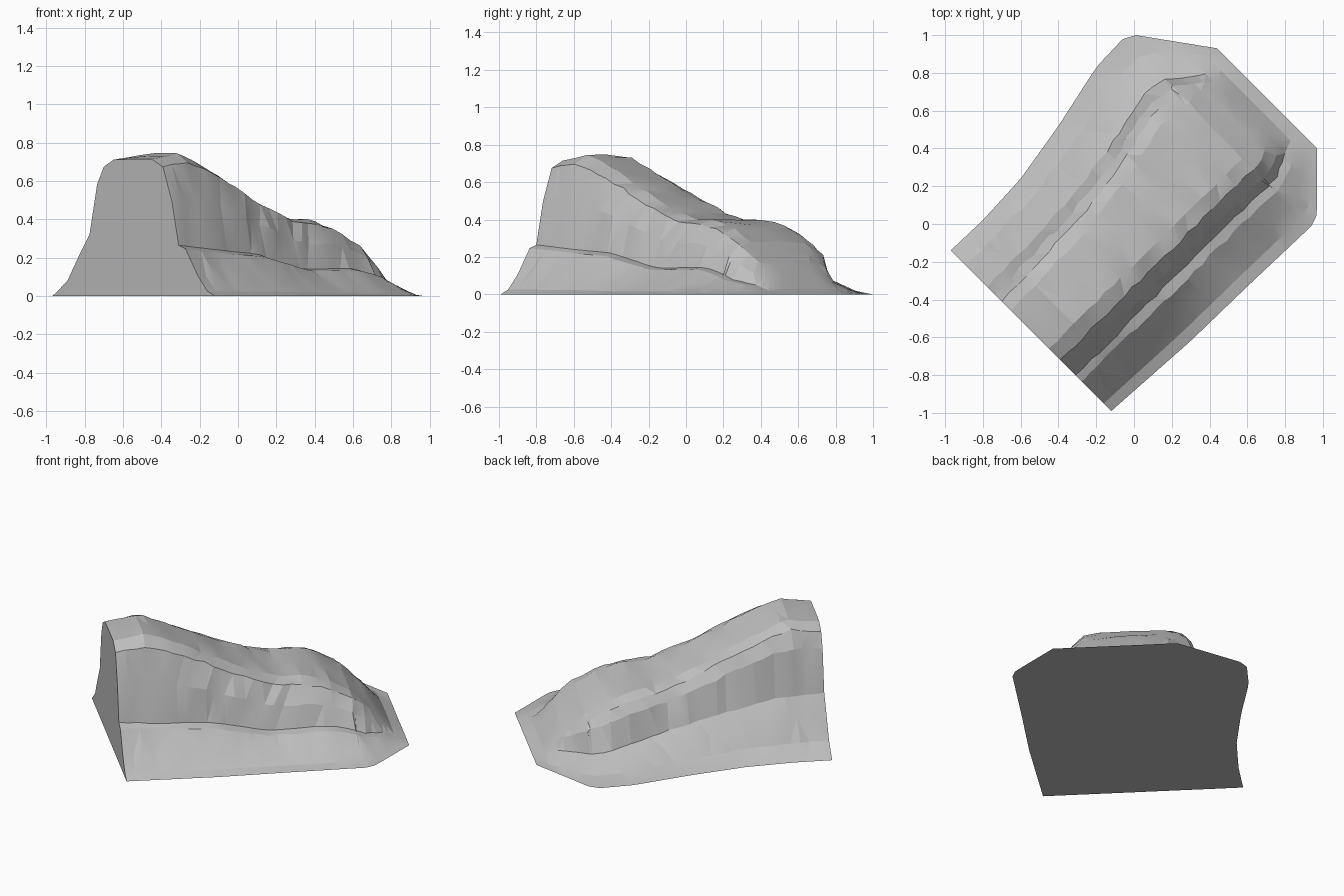
import bpy, bmesh, math, random

if "Cube" in bpy.data.objects:
    bpy.data.objects.remove(bpy.data.objects["Cube"])

random.seed(4)
R2 = math.sqrt(2)

# Guide lines along the ridge: (distance along, value)
LEFT_EDGE = [(-.785, -.587), (-.55, -.58), (-.255, -.594), (.085, -.65), (.445, -.728),
             (.65, -.735), (.714, -.70), (.969, -.346)]
RIGHT_EDGE = [(-.785, .615), (-.226, .65), (.19, .658), (.658, .672), (.72, .65), (.969, .403)]
LEFT_FOOT = [(-.785, -.311), (-.2, -.33), (.2, -.38), (.5, -.45), (.65, -.43), (.82, -.30), (.969, -.22)]
LEFT_FOOT_Z = [(-.785, .32), (-.5, .31), (-.2, .25), (.1, .19), (.4, .13), (.6, .09), (.83, .06),
               (.9, .02), (.969, 0)]
RIGHT_FOOT = [(-.785, .347), (.2, .354), (.714, .36), (.834, .297), (.969, .25)]
RIGHT_FOOT_Z = [(-.785, .265), (-.495, .24), (-.21, .22), (0, .17), (.14, .14), (.495, .145),
                (.636, .11), (.71, .08), (.83, .05), (.9, .02), (.969, 0)]
TOP_Z = [(-.785, .715), (-.6, .745), (-.52, .72), (-.27, .61), (-.13, .54), (0, .48), (.2, .405),
         (.37, .395), (.5, .36), (.65, .28), (.79, .16), (.86, .08), (.9, .03), (.969, 0)]


def at(line, u):
    for (a, p), (b, q) in zip(line, line[1:]):
        if u <= b + 1e-6:
            return p + (q - p) * (u - a) / (b - a)
    return line[-1][1]


def mix(a, b, t):
    return a + (b - a) * t


def section(u):
    """Cross-section from left edge to right edge as (across, height)."""
    le, re = at(LEFT_EDGE, u), at(RIGHT_EDGE, u)
    lf, lz = at(LEFT_FOOT, u), at(LEFT_FOOT_Z, u)
    rf, rz = at(RIGHT_FOOT, u), at(RIGHT_FOOT_Z, u)
    top = max(at(TOP_Z, u), lz, rz)
    lt, rt = lf + .177, rf - .2
    # lower left slope
    pts = [(mix(le, lf, t), lz * f) for t, f in ((0, 0), (.1, .05), (.41, .25), (.72, .66), (1, 1))]
    # left cliff
    pts += [(mix(lf, lt, t), mix(lz, top, f)) for t, f in ((.32, .67), (.6, .9), (1, .99))]
    # crown
    pts += [(mix(lt, rt, .5), top)]
    # right cliff
    pts += [(mix(rt, rf, t), mix(rz, top, f)) for t, f in ((0, 1), (.42, .91), (.75, .51), (1, 0))]
    # ledge and lower right slope
    lip = rf + .05
    pts += [(mix(lip, re, t), rz * f) for t, f in ((0, .93), (.42, .4), (.74, .1), (1, 0))]
    return pts


# Stations along the ridge, with corner positions kept exact
stations = sorted({round(-.785 + 1.43 * i / 24, 3) for i in range(25)} |
                  {.658, .714, .755, .79, .83, .86, .9, .969})

bm = bmesh.new()
rows = []
for k, u in enumerate(stations):
    row = []
    pts = section(u)
    inner = 0 < k < len(stations) - 1
    for j, (v, z) in enumerate(pts):
        du = 0
        if inner and 2 <= j <= len(pts) - 3 and u < .82:      # slight rocky unevenness
            v += random.uniform(-.008, .008)
            du = random.uniform(-.006, .006)
            if 5 <= j <= 11:
                z += random.uniform(-.006, .006)
        row.append(bm.verts.new(((u + du + v) / R2, (u + du - v) / R2, z)))
    rows.append(row)

# Ground surface skin
for a, b in zip(rows, rows[1:]):
    for j in range(len(a) - 1):
        bm.faces.new((a[j], b[j], b[j + 1], a[j + 1]))
# Cut end and underside
bm.faces.new(rows[0])
bm.faces.new([r[0] for r in rows] + rows[-1][1:-1] + [r[-1] for r in reversed(rows)])
bmesh.ops.recalc_face_normals(bm, faces=bm.faces)
bmesh.ops.triangulate(bm, faces=[f for f in bm.faces if len(f.verts) == 4])

mesh = bpy.data.meshes.new("rocky_hill")
bm.to_mesh(mesh)
bm.free()
hill = bpy.data.objects.new("rocky_hill", mesh)
bpy.context.collection.objects.link(hill)

stone = bpy.data.materials.new("grey_stone")
stone.diffuse_color = (.52, .52, .52, 1)
stone.use_nodes = True
stone.node_tree.nodes["Principled BSDF"].inputs["Base Color"].default_value = stone.diffuse_color
mesh.materials.append(stone)

# Soft ground with crisp breaks
bpy.context.view_layer.objects.active = hill
hill.select_set(True)
bpy.ops.object.shade_smooth_by_angle(angle=math.radians(12))
